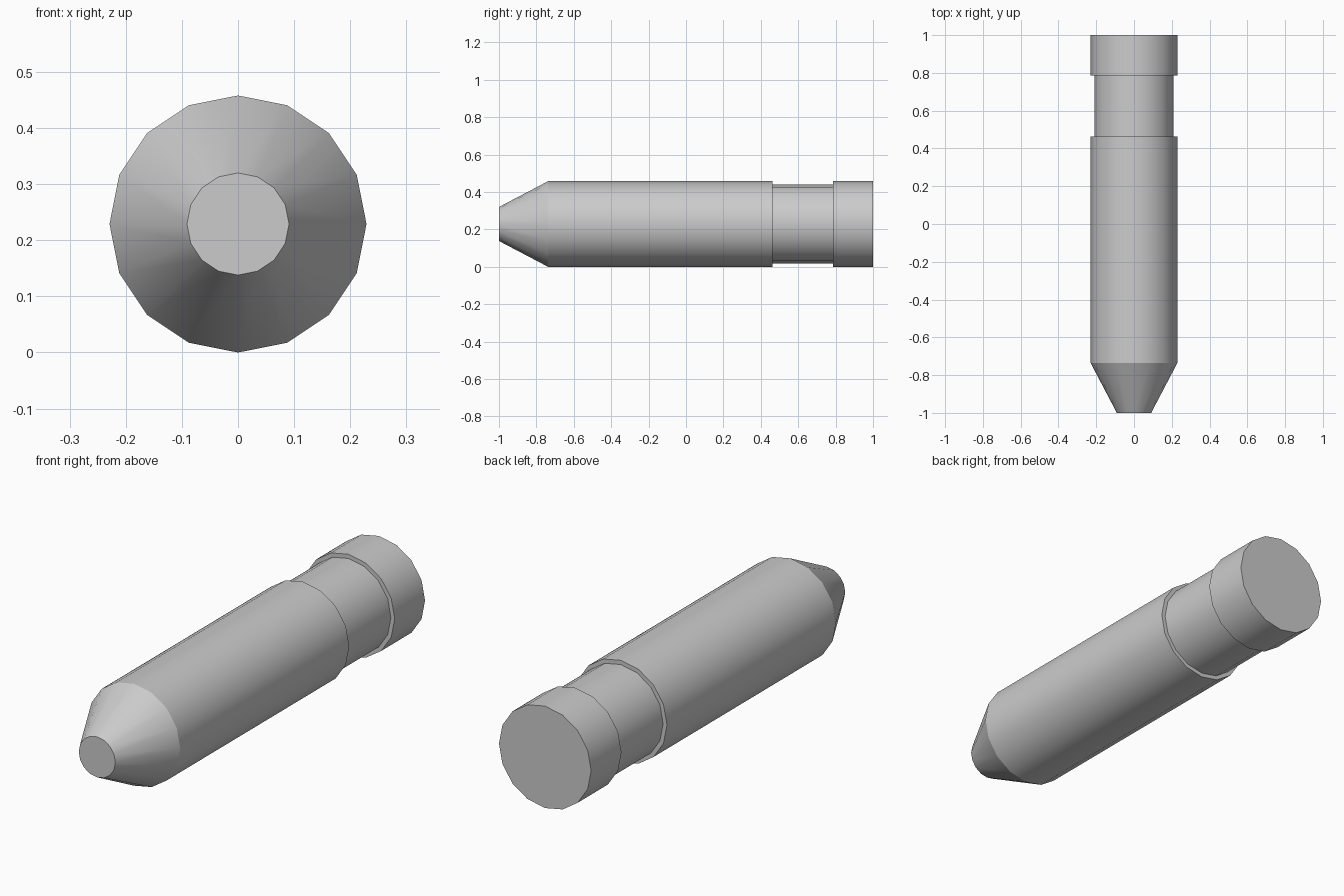
import bpy, bmesh, math

if "Cube" in bpy.data.objects:
    bpy.data.objects.remove(bpy.data.objects["Cube"])

SIDES = 16
R = 0.229  # main radius, also the axis height

# Profile along y: (y, radius) from the tapered tip to the rear collar
PROFILE = [(-1.0, 0.091), (-0.737, R), (0.462, R), (0.462, 0.21),
           (0.785, 0.21), (0.785, R), (1.0, R)]


def lathe(name, profile):
    bm = bmesh.new()
    rings = []
    for y, r in profile:
        angles = [2 * math.pi * i / SIDES for i in range(SIDES)]
        rings.append([bm.verts.new((r * math.sin(a), y, R + r * math.cos(a)))
                      for a in angles])
    # Side walls
    for a, b in zip(rings, rings[1:]):
        for i in range(SIDES):
            j = (i + 1) % SIDES
            bm.faces.new((a[i], a[j], b[j], b[i]))
    # Flat ends
    bm.faces.new(rings[0])
    bm.faces.new(rings[-1])
    bmesh.ops.recalc_face_normals(bm, faces=bm.faces)
    mesh = bpy.data.meshes.new(name)
    bm.to_mesh(mesh)
    bm.free()
    obj = bpy.data.objects.new(name, mesh)
    bpy.context.collection.objects.link(obj)
    return obj


# Tapered pin with a grooved neck
pin = lathe("grooved_pin", PROFILE)
bpy.context.view_layer.objects.active = pin
pin.select_set(True)
bpy.ops.object.shade_smooth_by_angle(angle=math.radians(25))
